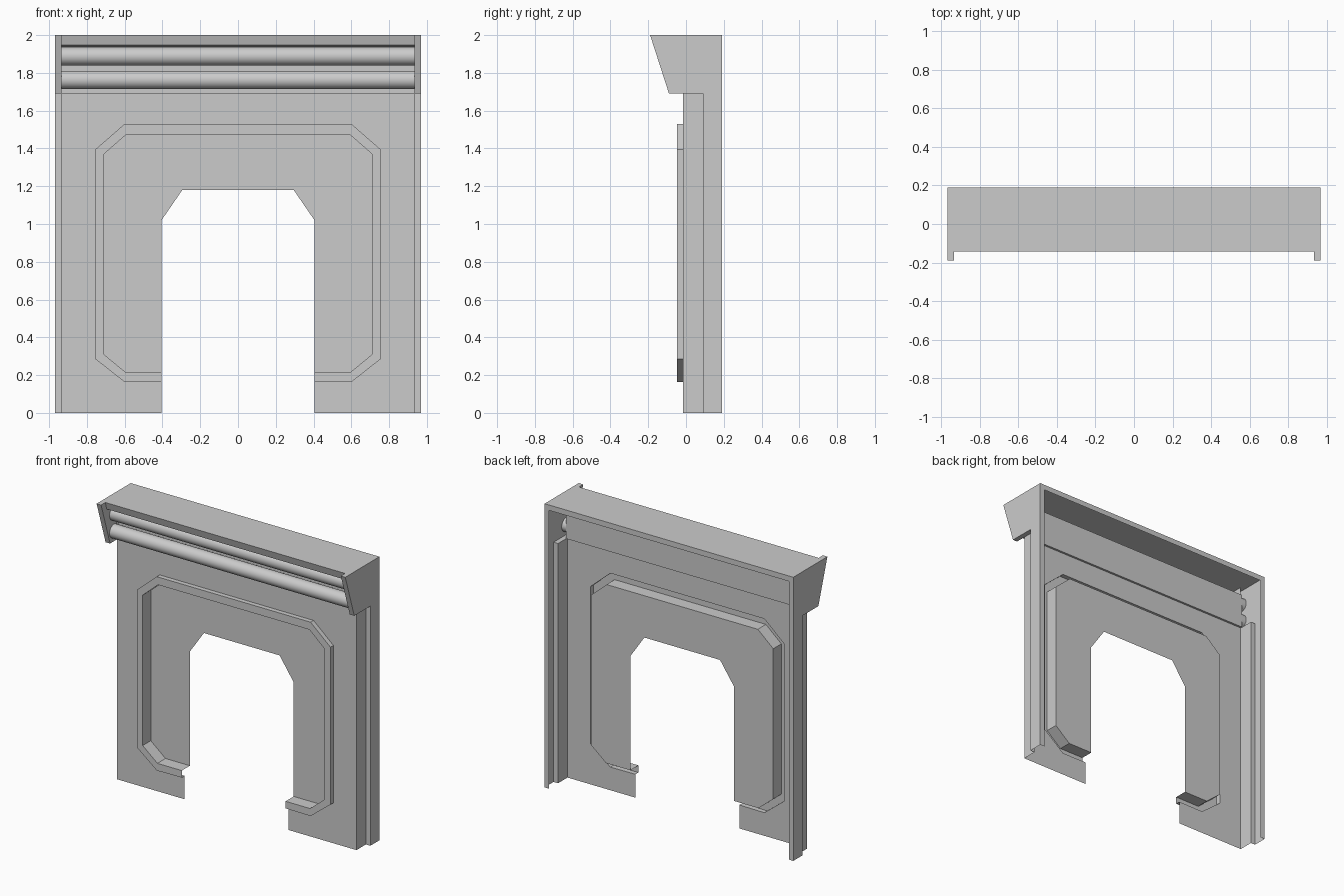
import bpy, bmesh, math
from mathutils import Matrix

if "Cube" in bpy.data.objects:
    bpy.data.objects.remove(bpy.data.objects["Cube"])


def finish(name, bm, smooth=False):
    """Weld, clean coplanar edges and link the mesh as an object."""
    bmesh.ops.remove_doubles(bm, verts=bm.verts[:], dist=0.0005)
    bmesh.ops.recalc_face_normals(bm, faces=bm.faces[:])
    if not smooth:
        bmesh.ops.dissolve_limit(bm, angle_limit=math.radians(1),
                                 verts=bm.verts[:], edges=bm.edges[:])
    me = bpy.data.meshes.new(name)
    bm.to_mesh(me)
    bm.free()
    ob = bpy.data.objects.new(name, me)
    bpy.context.collection.objects.link(ob)
    if smooth:
        bpy.ops.object.select_all(action='DESELECT')
        ob.select_set(True)
        bpy.context.view_layer.objects.active = ob
        bpy.ops.object.shade_smooth_by_angle(angle=math.radians(40))
    return ob


def loft(name, rows):
    """Sheet of quads between successive point rows."""
    bm = bmesh.new()
    grid = [[bm.verts.new(p) for p in row] for row in rows]
    for a, b in zip(grid, grid[1:]):
        for i in range(len(a) - 1):
            bm.faces.new((a[i], a[i + 1], b[i + 1], b[i]))
    return finish(name, bm)


def faces(name, polys):
    bm = bmesh.new()
    for poly in polys:
        bm.faces.new([bm.verts.new(p) for p in poly])
    return finish(name, bm)


def mirrored(half, y):
    """Full left-to-right outline at depth y from a right half, top first."""
    return [(-x, y, z) for x, z in reversed(half)] + [(x, y, z) for x, z in half]


W, X, BACK = 0.935, 0.97, 0.19
FRONT, RING, RECESS = -0.015, -0.048, 0.042
EAVE, TOP = 1.69, 2.0

# Half outlines (x, z) running from the top middle down to the doorway foot
edge = [(.6, EAVE), (W, EAVE), (W, 0), (.6, 0), (.405, 0)]
outer = [(.6, 1.53), (.755, 1.395), (.755, .285), (.6, .163), (.405, .165)]
inner = [(.59, 1.475), (.71, 1.37), (.71, .31), (.595, .215), (.405, .215)]
door = [(.295, 1.18), (.405, 1.02), (.405, .6), (.405, .4), (.405, .215)]

# Wall sheet, raised frame around the doorway, recessed inner panel
loft("wall_panel", [mirrored(edge, FRONT), mirrored(outer, FRONT)])
loft("raised_frame", [mirrored(outer, FRONT), mirrored(outer, RING),
                      mirrored(inner, RING), mirrored(inner, RECESS)])
loft("recessed_panel", [mirrored(inner, RECESS), mirrored(door, RECESS)])

# Stepped side channels and cornice ends
channel = [(W, FRONT), (W, .09), (X, .09), (X, BACK), (W, BACK)]
for s, side in ((-1, "left"), (1, "right")):
    loft(side + "_channel", [[(s * x, y, z) for x, y in channel] for z in (0, EAVE)])
    w, x = s * W, s * X
    faces(side + "_cornice_end", [
        [(x, -.19, TOP), (x, -.09, EAVE), (x, BACK, EAVE), (x, BACK, TOP)],
        [(x, -.19, TOP), (x, -.09, EAVE), (w, -.09, EAVE), (w, -.19, TOP)],
        [(w, -.19, TOP), (w, -.09, EAVE), (w, FRONT, EAVE), (w, FRONT, TOP)],
        [(x, -.09, EAVE), (x, .09, EAVE), (w, .09, EAVE), (w, -.09, EAVE)],
        [(x, BACK, EAVE), (x, BACK, TOP), (w, BACK, TOP), (w, BACK, EAVE)],
        [(x, -.19, TOP), (x, BACK, TOP), (w, BACK, TOP), (w, -.19, TOP)],
    ])

# Cornice sheet: ledge, back wall, soffit, slanted fascia, top and back lip
profile = [(FRONT, EAVE), (0, EAVE), (0, 1.935), (-.127, 1.947),
           (-.143, TOP), (BACK, TOP), (BACK, 1.962)]
loft("cornice", [[(x, y, z) for y, z in profile] for x in (-W, W)])

# Two horizontal round mouldings
for name, z in (("upper_roll", 1.888), ("lower_roll", 1.763)):
    bm = bmesh.new()
    bmesh.ops.create_cone(bm, cap_ends=True, segments=32, radius1=.048,
                          radius2=.048, depth=2 * X,
                          matrix=Matrix.Translation((0, -.048, z))
                          @ Matrix.Rotation(math.pi / 2, 4, 'Y'))
    finish(name, bm, smooth=True)
